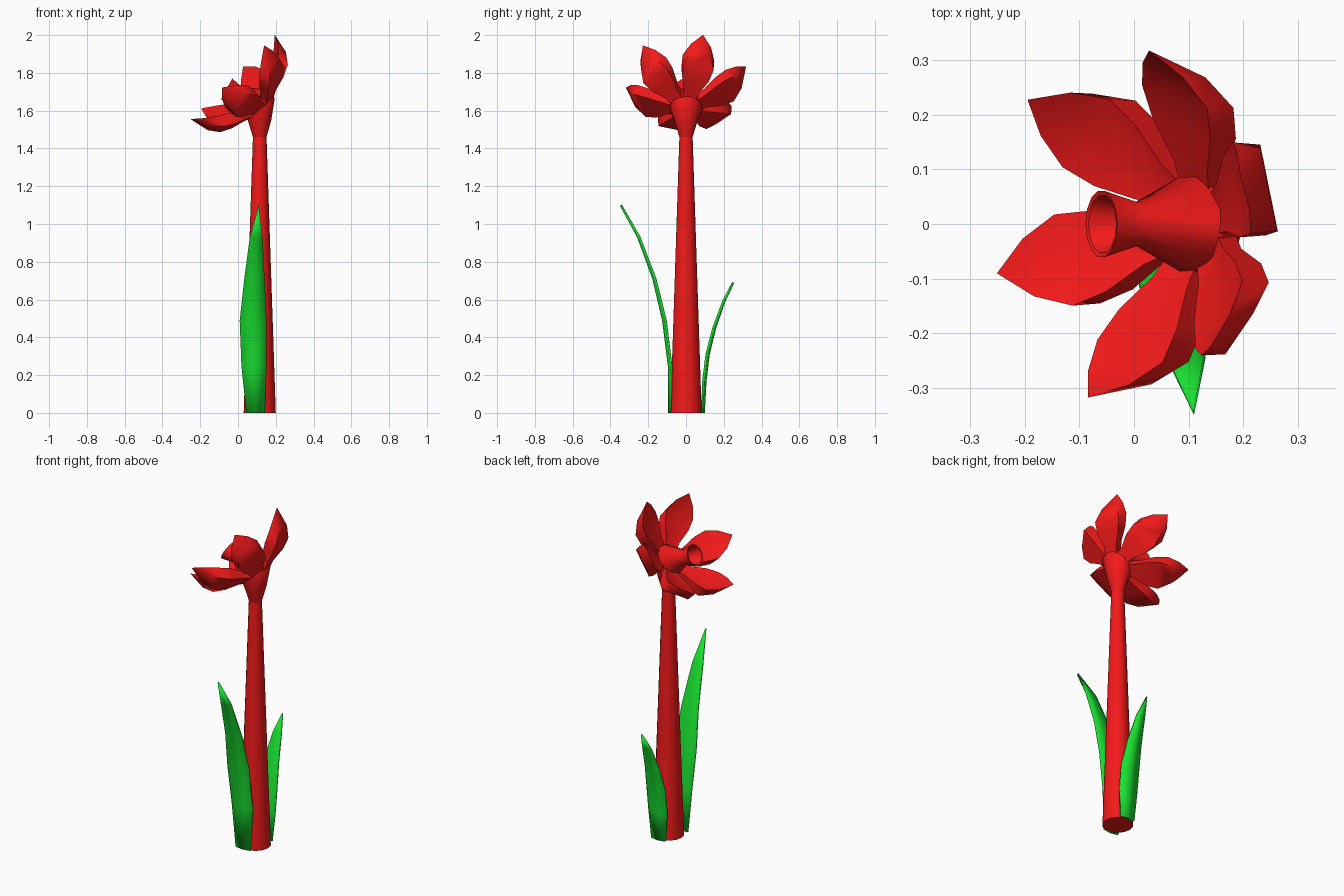
import bpy, bmesh, math
from mathutils import Vector

if "Cube" in bpy.data.objects:
    bpy.data.objects.remove(bpy.data.objects["Cube"])


def material(name, color):
    m = bpy.data.materials.new(name)
    m.diffuse_color = color
    m.use_nodes = True
    m.node_tree.nodes["Principled BSDF"].inputs["Base Color"].default_value = m.diffuse_color
    return m


RED = material("red", (0.9, 0.01, 0.01, 1))
GREEN = material("green", (0.01, 0.75, 0.03, 1))


def loft(name, rings, mat, closed=True, angle=50, thickness=0):
    """Skin a list of equal-length point rings into one mesh."""
    bm = bmesh.new()
    vs = [[bm.verts.new(p) for p in ring] for ring in rings]
    n = len(rings[0])
    for a, b in zip(vs, vs[1:]):
        for i in range(n if closed else n - 1):
            j = (i + 1) % n
            bm.faces.new((a[i], a[j], b[j], b[i]))
    if closed:
        bm.faces.new(vs[0][::-1])
        bm.faces.new(vs[-1])
    bmesh.ops.remove_doubles(bm, verts=bm.verts, dist=0.0005)
    bmesh.ops.recalc_face_normals(bm, faces=bm.faces)
    me = bpy.data.meshes.new(name)
    bm.to_mesh(me)
    bm.free()
    ob = bpy.data.objects.new(name, me)
    bpy.context.collection.objects.link(ob)
    me.materials.append(mat)
    if thickness:
        s = ob.modifiers.new("thickness", 'SOLIDIFY')
        s.thickness = thickness
        s.offset = 0
    bpy.ops.object.select_all(action='DESELECT')
    ob.select_set(True)
    bpy.context.view_layer.objects.active = ob
    bpy.ops.object.shade_smooth_by_angle(angle=math.radians(angle))
    return ob


def circle(x, z, r, tilt, n=14):
    """Ring around an axis leaning by tilt degrees toward -x."""
    t = math.radians(tilt)
    u, v = Vector((math.cos(t), 0, math.sin(t))), Vector((0, 1, 0))
    return [Vector((x, 0, z)) + r * (math.cos(a) * u + math.sin(a) * v)
            for a in (2 * math.pi * i / n for i in range(n))]


# stem
loft("stem", [circle(0.115, 0, 0.085, 0), circle(0.115, 1.46, 0.036, 0)], RED)

# flower hub flowing into the flared, hollow trumpet
loft("trumpet", [circle(*s) for s in (
    (0.115, 1.46, 0.036, 0), (0.117, 1.54, 0.06, 10), (0.12, 1.62, 0.088, 32),
    (0.10, 1.65, 0.09, 45), (0.005, 1.688, 0.04, 62), (-0.06, 1.715, 0.062, 62),
    (-0.058, 1.714, 0.054, 62), (0.005, 1.688, 0.03, 62))], RED)

# six petals around the leaning flower axis
origin = Vector((0.12, 0, 1.63))
axis = Vector((-1, 0, 1)).normalized()
up = Vector((1, 0, 1)).normalized()
side = Vector((0, 1, 0))
# radius, outer height, inner height, half width
stations = ((0.05, -0.03, 0.02, 0.035), (0.11, 0.0, 0.05, 0.045),
            (0.18, 0.02, 0.09, 0.077), (0.24, 0.05, 0.122, 0.087),
            (0.29, 0.105, 0.165, 0.055), (0.328, 0.21, 0.21, 0))
for k in range(6):
    a = math.radians(16 + 60 * k)
    radial = math.cos(a) * up + math.sin(a) * side
    tang = -math.sin(a) * up + math.cos(a) * side
    rings = []
    for r, lo, hi, w in stations:
        c = origin + radial * r
        dip = (hi - lo) * 0.2
        rings.append([c + axis * lo - tang * w * 0.95, c + axis * lo + tang * w * 0.95,
                      c + axis * hi + tang * w, c + axis * (hi - dip),
                      c + axis * hi - tang * w])
    loft(f"petal_{k + 1}", rings, RED, angle=60)


# leaves: x centre, y, z, half width
def leaf(name, path):
    s = 1 if path[-1][1] > 0 else -1
    rings = [[(x - w, y - s * w * 0.1, z), (x, y + s * w * 0.08, z), (x + w, y - s * w * 0.1, z)]
             for x, y, z, w in path]
    loft(name, rings, GREEN, closed=False, thickness=0.012)


leaf("tall_leaf", ((0.093, -0.085, 0, 0.048), (0.085, -0.085, 0.25, 0.066),
                   (0.08, -0.115, 0.49, 0.07), (0.087, -0.168, 0.71, 0.053),
                   (0.096, -0.25, 0.93, 0.033), (0.11, -0.345, 1.10, 0)))
leaf("short_leaf", ((0.12, 0.09, 0, 0.045), (0.12, 0.098, 0.17, 0.06),
                    (0.12, 0.115, 0.31, 0.06), (0.12, 0.15, 0.45, 0.046),
                    (0.12, 0.2, 0.59, 0.027), (0.12, 0.25, 0.69, 0)))
